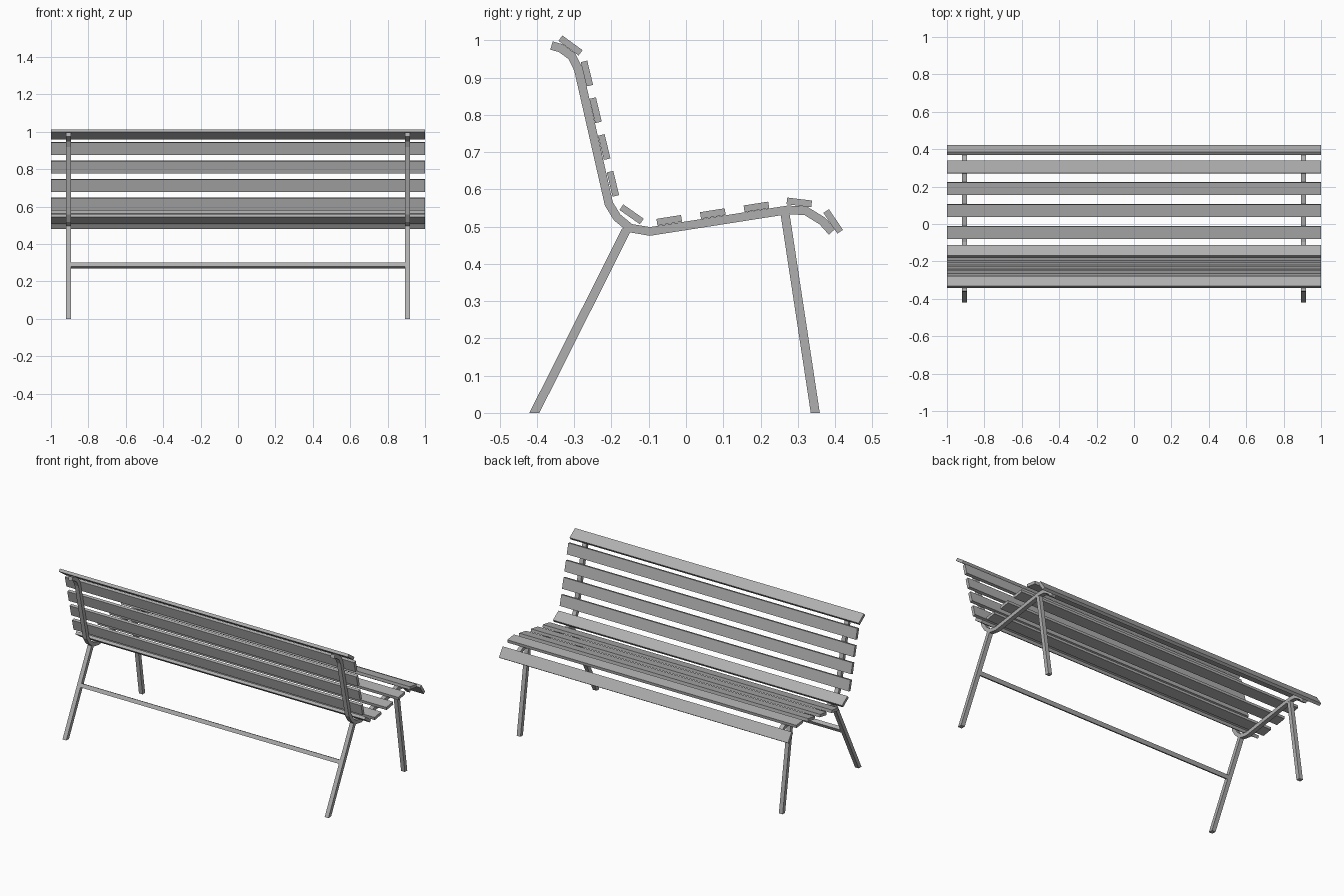
import bpy, bmesh, math
from mathutils import Vector

if "Cube" in bpy.data.objects:
    bpy.data.objects.remove(bpy.data.objects["Cube"])

RAIL_X = 0.907   # distance of side frames from the centre
BAR = 0.024      # thickness of the steel bars

# Mid grey paint shared by all parts
grey = bpy.data.materials.new("mid_grey")
grey.diffuse_color = (0.43, 0.43, 0.43, 1)
grey.use_nodes = True
grey.node_tree.nodes["Principled BSDF"].inputs["Base Color"].default_value = grey.diffuse_color


def extrude_outline(name, pts, x, width):
    """Extrude a closed (y, z) outline along x, centred on the given x."""
    bm = bmesh.new()
    face = bm.faces.new([bm.verts.new((x - width / 2, p[0], p[1])) for p in pts])
    new = bmesh.ops.extrude_face_region(bm, geom=[face])["geom"]
    bmesh.ops.translate(bm, vec=(width, 0, 0),
                        verts=[v for v in new if isinstance(v, bmesh.types.BMVert)])
    bmesh.ops.recalc_face_normals(bm, faces=bm.faces)
    mesh = bpy.data.meshes.new(name)
    bm.to_mesh(mesh)
    bm.free()
    mesh.materials.append(grey)
    obj = bpy.data.objects.new(name, mesh)
    bpy.context.collection.objects.link(obj)
    return obj


def strip(path, width):
    """Outline of a bent flat strip with mitred corners."""
    p = [Vector(q) for q in path]
    left, right = [], []
    for i, q in enumerate(p):
        d0 = (q - p[i - 1]).normalized() if i > 0 else None
        d1 = (p[i + 1] - q).normalized() if i < len(p) - 1 else None
        a, b = d0 or d1, d1 or d0
        t = (a + b).normalized()
        n = Vector((-t.y, t.x)) * (width / 2 / t.dot(a))
        left.append(q + n)
        right.append(q - n)
    return left + right[::-1]


def leg(name, x, foot, top):
    """Slanted bar cut level with the ground."""
    d = Vector(top) - Vector(foot)
    h = BAR / 2 * d.length / abs(d.y)
    extrude_outline(name, [(foot[0] - h, foot[1]), (foot[0] + h, foot[1]),
                           (top[0] + h, top[1]), (top[0] - h, top[1])], x, BAR + 0.002)


def slat(name, y, z, angle, length=0.067, thick=0.018):
    d = Vector((math.cos(math.radians(angle)), math.sin(math.radians(angle)))) * length / 2
    c = Vector((y, z))
    extrude_outline(name, strip([c - d, c + d], thick), 0, 2.0)


# Side frames: bent rail plus two legs each
rail_path = [(-0.361, 0.986), (-0.336, 0.979), (-0.306, 0.957), (-0.289, 0.922),
             (-0.207, 0.561), (-0.185, 0.525), (-0.150, 0.496), (-0.097, 0.487),
             (0.274, 0.545), (0.322, 0.542), (0.366, 0.515), (0.392, 0.486)]
back_foot, back_top = (-0.407, 0.0), (-0.158, 0.495)
for side, x in (("left", -RAIL_X), ("right", RAIL_X)):
    extrude_outline("side_rail_" + side, strip(rail_path, 0.023), x, BAR + 0.003)
    leg("back_leg_" + side, x, back_foot, back_top)
    leg("front_leg_" + side, x, (0.347, 0.0), (0.265, 0.54))

# Cross bar between the back legs
d = (Vector(back_top) - Vector(back_foot)).normalized()
mid = Vector(back_foot).lerp(Vector(back_top), 0.284 / 0.495)
extrude_outline("cross_bar", strip([mid - d * BAR / 2, mid + d * BAR / 2], BAR),
                0, 2 * RAIL_X - BAR)

# Backrest slats
slat("top_slat", -0.310, 0.986, -36)
for i in range(4):
    slat(f"back_slat_{i + 1}", -0.266 + 0.0233 * i, 0.911 - 0.0987 * i, -76.5)
slat("corner_slat", -0.146, 0.533, -35)

# Seat slats
for i in range(3):
    slat(f"seat_slat_{i + 1}", -0.045 + 0.1170 * i, 0.517 + 0.0180 * i, 9)
slat("seat_slat_4", 0.304, 0.565, -7)
slat("front_edge_slat", 0.395, 0.514, -56)
